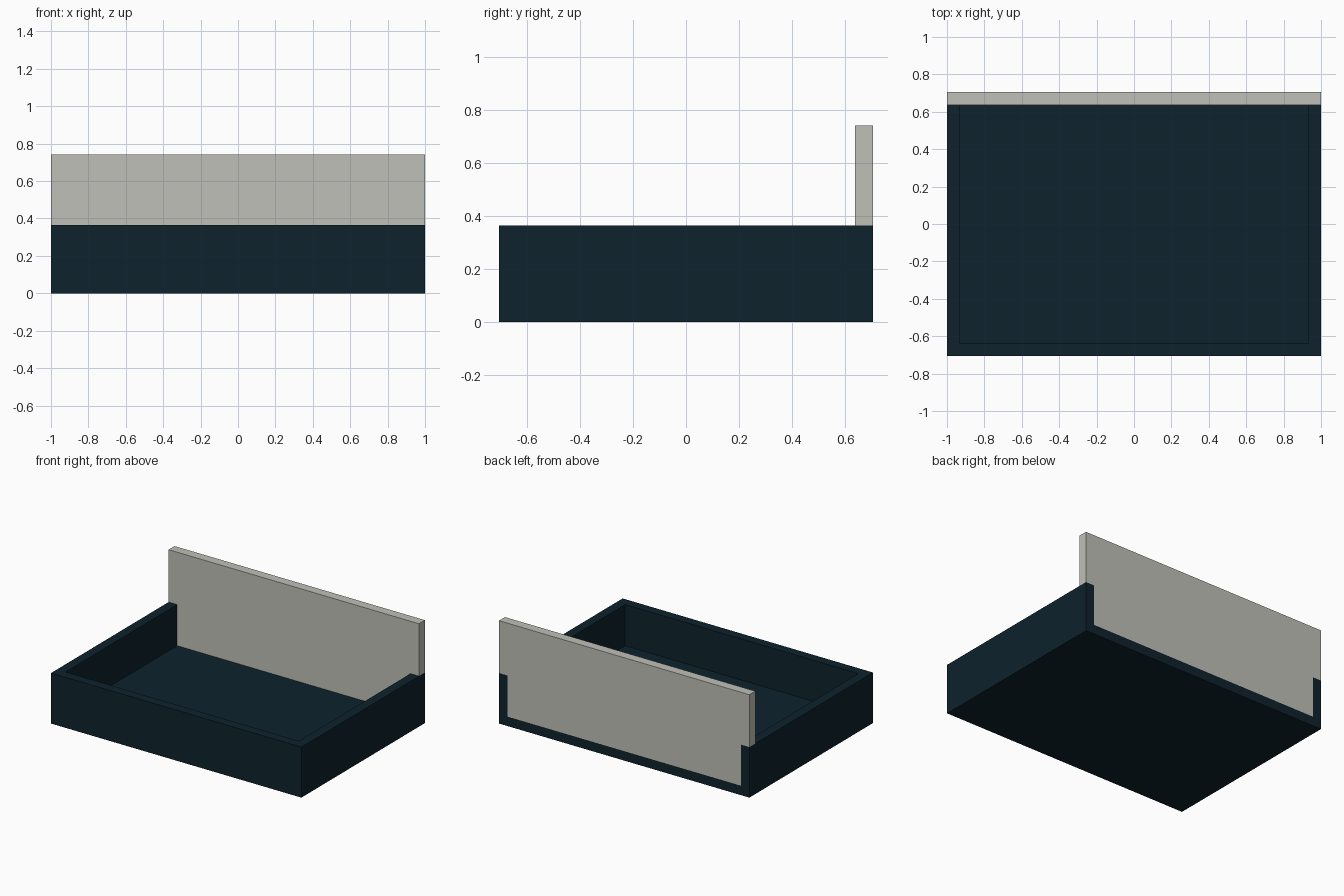
import bpy
import bmesh

if "Cube" in bpy.data.objects:
    bpy.data.objects.remove(bpy.data.objects["Cube"])

W, D, H = 1.0, 0.705, 0.365   # half width, half depth, rim height
T, TOP = 0.068, 0.743         # board thickness, top of the upright panel


def material(name, rgb):
    m = bpy.data.materials.new(name)
    m.diffuse_color = (*rgb, 1)
    m.use_nodes = True
    m.node_tree.nodes["Principled BSDF"].inputs["Base Color"].default_value = m.diffuse_color
    return m


navy = material("dark navy", (0.0044, 0.0160, 0.0257))
grey = material("warm light grey", (0.527, 0.527, 0.479))


def extrude_profile(name, points, direction, mat):
    """Fill a flat outline and extrude it into a solid board."""
    bm = bmesh.new()
    face = bm.faces.new([bm.verts.new(p) for p in points])
    ext = bmesh.ops.extrude_face_region(bm, geom=[face])["geom"]
    bmesh.ops.translate(bm, vec=direction,
                        verts=[v for v in ext if isinstance(v, bmesh.types.BMVert)])
    bmesh.ops.recalc_face_normals(bm, faces=bm.faces)
    me = bpy.data.meshes.new(name)
    bm.to_mesh(me)
    bm.free()
    me.materials.append(mat)
    ob = bpy.data.objects.new(name, me)
    bpy.context.collection.objects.link(ob)
    return ob


# Base slab
extrude_profile("base", [(-W, -D, 0), (W, -D, 0), (W, D, 0), (-W, D, 0)],
                (0, 0, T), navy)

# Rim: front wall and two side walls as one U-shaped outline
i, f = W - T, -D + T
extrude_profile("rim_walls",
                [(-W, -D, T), (W, -D, T), (W, D, T), (i, D, T),
                 (i, f, T), (-i, f, T), (-i, D, T), (-W, D, T)],
                (0, 0, H - T), navy)

# Upright back panel: fits between the side walls, full width above them
extrude_profile("back_panel",
                [(-i, D, T), (i, D, T), (i, D, H), (W, D, H),
                 (W, D, TOP), (-W, D, TOP), (-W, D, H), (-i, D, H)],
                (0, -T, 0), grey)
